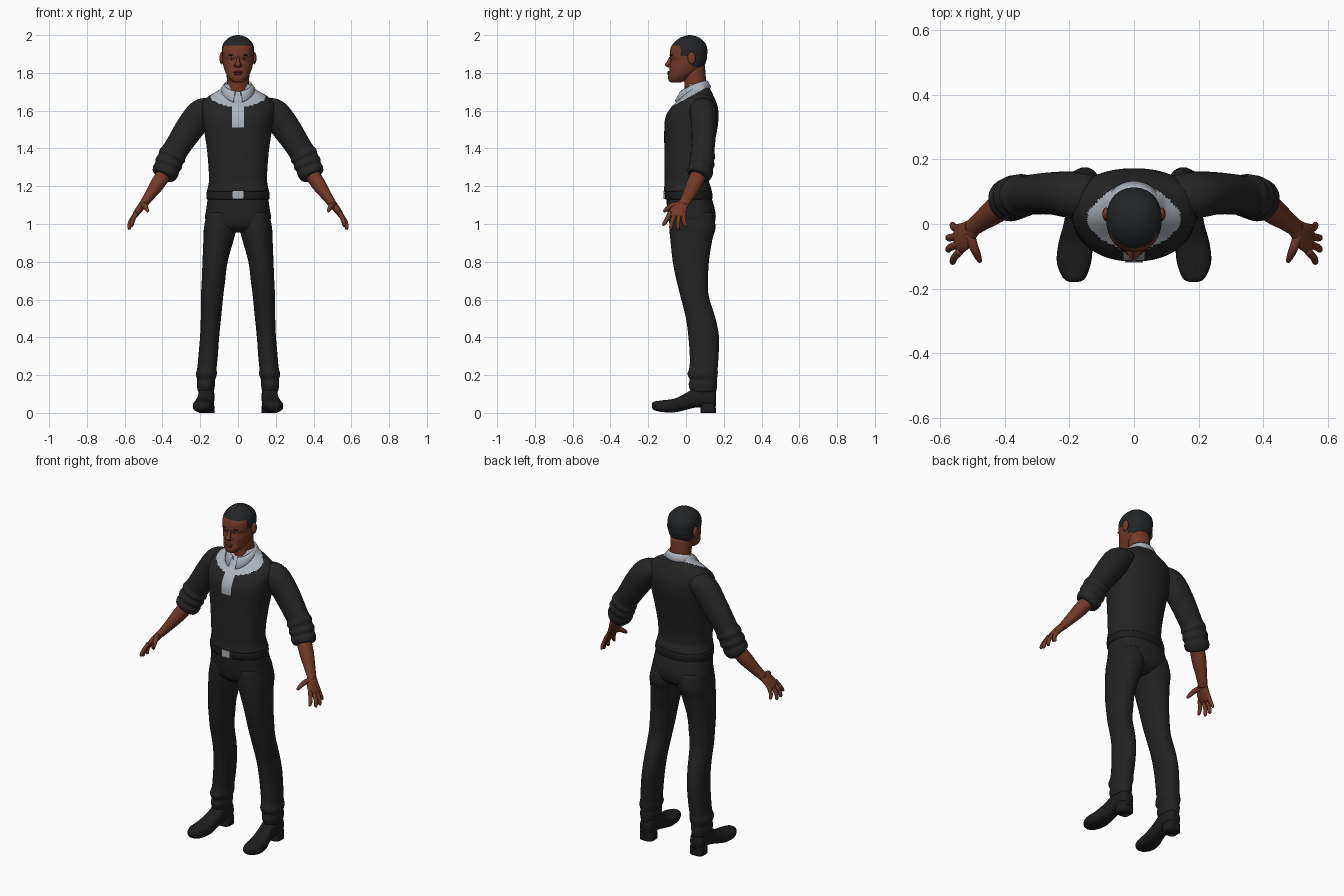
import bpy, bmesh, math
from mathutils import Vector

cube = bpy.data.objects.get("Cube")
if cube:
    bpy.data.objects.remove(cube, do_unlink=True)

X, Y, Z = Vector((1, 0, 0)), Vector((0, 1, 0)), Vector((0, 0, 1))


def material(name, r, g, b):
    mat = bpy.data.materials.new(name)
    mat.use_nodes = True
    mat.diffuse_color = (r, g, b, 1)
    mat.node_tree.nodes["Principled BSDF"].inputs["Base Color"].default_value = (r, g, b, 1)
    return mat


skin = material("brown skin", .17, .042, .02)
hair = material("black hair", .016, .018, .02)
wool = material("charcoal wool", .018, .018, .018)
cloth = material("black trouser cloth", .016, .016, .016)
shirt = material("pale grey shirt", .42, .46, .51)
leather = material("black leather", .012, .012, .013)
steel = material("buckle steel", .42, .45, .48)
white = material("eye white", .5, .45, .4)
lip = material("dark lip", .11, .026, .016)


def finish(name, bm, mats, rule=None, smooth=True):
    """Turn a bmesh into an object; rule picks the material slot of a face."""
    bmesh.ops.recalc_face_normals(bm, faces=bm.faces)
    for face in bm.faces:
        face.smooth = smooth
        if rule:
            face.material_index = int(rule(face.calc_center_median()))
    mesh = bpy.data.meshes.new(name)
    bm.to_mesh(mesh)
    bm.free()
    for mat in mats:
        mesh.materials.append(mat)
    obj = bpy.data.objects.new(name, mesh)
    bpy.context.collection.objects.link(obj)
    return obj


def spline(rows, steps):
    """Smooth curve through rows of numbers of any width."""
    out = []
    for i in range(len(rows) - 1):
        p, q = rows[i], rows[i + 1]
        before, after = rows[max(i - 1, 0)], rows[min(i + 2, len(rows) - 1)]
        for k in range(steps):
            t = k / steps
            out.append([b + .5 * t * (c - a + t * (2 * a - 5 * b + 4 * c - d + t * (3 * (b - c) + d - a)))
                        for a, b, c, d in zip(before, p, q, after)])
    return out + [list(rows[-1])]


def loft(name, rows, mats, axes=None, power=2, sides=24, steps=4, rule=None, ref=Y):
    """Skin rows of (x, y, z, half width, half depth); without axes, follow the path."""
    rows = spline(rows, steps)
    bm = bmesh.new()
    rings = []
    for i, (x, y, z, a, b) in enumerate(rows):
        if axes:
            u, v = axes
        else:
            along = Vector(rows[min(i + 1, len(rows) - 1)][:3]) - Vector(rows[max(i - 1, 0)][:3])
            along.normalize()
            u = (ref - along * ref.dot(along)).normalized()
            v = along.cross(u)
        ring = []
        for k in range(sides):
            angle = math.tau * k / sides
            c, s = math.cos(angle), math.sin(angle)
            p = u * math.copysign(abs(c) ** (2 / power), c) * a
            q = v * math.copysign(abs(s) ** (2 / power), s) * b
            ring.append(bm.verts.new(Vector((x, y, z)) + p + q))
        rings.append(ring)
    for low, high in zip(rings, rings[1:]):
        for k in range(sides):
            n = (k + 1) % sides
            bm.faces.new((low[k], low[n], high[n], high[k]))
    bm.faces.new(rings[0])
    bm.faces.new(rings[-1])
    return finish(name, bm, mats, rule)


def upright(rows):
    """Rows of (z, half width, front y, back y) to loft rows."""
    return [(0, (f + b) / 2, z, w, (b - f) / 2) for z, w, f, b in rows]


def flip(rows, side):
    return [(row[0] * side, *row[1:]) for row in rows]


def ball(name, centre, size, mat):
    bm = bmesh.new()
    bmesh.ops.create_uvsphere(bm, u_segments=20, v_segments=12, radius=1)
    bmesh.ops.scale(bm, vec=size, verts=bm.verts)
    bmesh.ops.translate(bm, vec=centre, verts=bm.verts)
    return finish(name, bm, [mat])


def box(name, centre, size, mat):
    bm = bmesh.new()
    bmesh.ops.create_cube(bm, size=1)
    bmesh.ops.scale(bm, vec=size, verts=bm.verts)
    bmesh.ops.translate(bm, vec=centre, verts=bm.verts)
    return finish(name, bm, [mat], smooth=False)


# Sweater body with the shirt placket and yoke showing at the neck
def shows_shirt(c):
    placket = abs(c.x) < .03 and c.y < 0 and c.z > 1.51
    return placket or c.z > 1.635 + .55 * (c.y + .05)


loft("sweater", upright([
    (1.17, .15, -.1, .12), (1.175, .163, -.115, .135), (1.2, .158, -.115, .13), (1.23, .154, -.113, .122),
    (1.3, .156, -.115, .126), (1.4, .165, -.115, .145), (1.5, .18, -.115, .165), (1.56, .187, -.11, .172),
    (1.61, .193, -.085, .17), (1.65, .183, -.045, .158), (1.68, .15, -.02, .145), (1.71, .1, 0, .13),
    (1.74, .075, .01, .11)]), [wool, shirt], (X, Y), 2.3, 96, 7, shows_shirt)

# Belt, buckle and hips
loft("belt", upright([(1.13, .155, -.1, .13), (1.133, .166, -.111, .139), (1.172, .165, -.113, .138),
                      (1.177, .15, -.1, .125)]), [leather], (X, Y), 2.3, 64, 3)
box("buckle", (0, -.114, 1.154), (.056, .01, .042), steel)
loft("hips", upright([(.955, .1, -.04, .09), (.985, .155, -.08, .14), (1.03, .174, -.094, .157),
                      (1.08, .168, -.1, .152), (1.15, .158, -.105, .132)]), [cloth], (X, Y), 2.4, 48)

# Head, hair colour above the hairline, and neck


def shows_hair(c):
    return c.z > (1.945 if c.y < -.03 else 1.89 if c.y < .035 else 1.832)


loft("head", upright([
    (1.748, .018, -.075, -.03), (1.757, .036, -.09, -.01), (1.78, .055, -.095, .03), (1.81, .069, -.088, .075),
    (1.84, .078, -.085, .098), (1.87, .082, -.08, .109), (1.89, .084, -.086, .112), (1.93, .085, -.082, .112),
    (1.96, .075, -.064, .1), (1.985, .05, -.033, .073), (1.996, .026, -.005, .045), (2, .006, .015, .025)]),
    [skin, hair], (X, Y), 2.2, 64, 6, shows_hair)
loft("neck", [(0, .055, 1.67, .064, .062), (0, .05, 1.74, .059, .058), (0, .04, 1.84, .062, .06)], [skin], (X, Y))
loft("nose", [(0, -.078, 1.885, .008, .01), (0, -.088, 1.86, .01, .013), (0, -.095, 1.842, .016, .016),
              (0, -.088, 1.828, .013, .008)], [skin], (X, Y))
ball("upper_lip", (0, -.09, 1.804), (.026, .009, .006), lip)
ball("lower_lip", (0, -.09, 1.794), (.022, .009, .007), lip)

# Folded shirt collar: a strip round the neck, open at the throat
bm = bmesh.new()
strips = []
count = 48
for k in range(count + 1):
    turn = -1 + 2 * k / count
    angle = turn * math.radians(168)
    front = (1 - math.cos(angle)) / 2
    tip = max(0, abs(turn) - .7) / .3
    top = 1.76 - .055 * front ** 1.5
    profile = [(-.004, top - .05), (0, top - .006), (.005, top), (.012, top - .01),
               (.026 + .012 * tip, top - .035 - .02 * tip), (.02 + .012 * tip, top - .042 - .02 * tip)]
    strips.append([bm.verts.new((math.sin(angle) * (.068 + out), .042 + math.cos(angle) * (.066 + out), z))
                   for out, z in profile])
for one, two in zip(strips, strips[1:]):
    for i in range(len(one) - 1):
        bm.faces.new((one[i], two[i], two[i + 1], one[i + 1]))
finish("shirt_collar", bm, [shirt])

for side, word in ((1, "left"), (-1, "right")):
    # Face details
    ball(word + "_ear", (side * .086, .03, 1.878), (.012, .021, .033), skin)
    ball(word + "_eye", (side * .033, -.069, 1.873), (.012, .009, .0055), white)
    ball(word + "_iris", (side * .033, -.0755, 1.873), (.005, .004, .005), hair)
    ball(word + "_eyebrow", (side * .034, -.076, 1.894), (.02, .007, .004), hair)
    ball(word + "_nostril", (side * .013, -.088, 1.838), (.009, .01, .008), skin)

    # Sleeve, pushed up in folds below the elbow
    loft(word + "_sleeve", flip([
        (.13, .085, 1.62, .065, .05), (.19, .09, 1.59, .072, .075), (.25, .095, 1.515, .066, .076),
        (.31, .092, 1.425, .062, .069), (.335, .09, 1.385, .06, .068), (.348, .088, 1.362, .067, .074),
        (.357, .086, 1.343, .062, .069), (.367, .083, 1.32, .069, .074), (.375, .08, 1.3, .063, .068),
        (.383, .076, 1.28, .068, .071), (.392, .07, 1.258, .063, .064), (.396, .067, 1.25, .05, .05)], side),
        [wool], sides=32)

    # Forearm, palm and fingers
    loft(word + "_forearm", flip([
        (.375, .08, 1.29, .04, .04), (.425, .045, 1.213, .042, .038), (.47, .012, 1.148, .033, .028),
        (.505, -.015, 1.1, .027, .021)], side), [skin])
    loft(word + "_palm", flip([
        (.49, -.005, 1.12, .026, .02), (.51, -.022, 1.095, .034, .02), (.53, -.04, 1.068, .045, .018),
        (.546, -.047, 1.045, .044, .014), (.55, -.049, 1.036, .036, .008)], side), [skin])
    fingers = {"index": (-.083, -.118, .99), "middle": (-.059, -.08, .972),
               "ring": (-.035, -.042, .97), "little": (-.012, -.002, .985)}
    for finger, (base, end, low) in fingers.items():
        out = .575 if finger in ("middle", "ring") else .562
        mid = (base + end) / 2
        loft(f"{word}_{finger}_finger", flip([
            (.538, base, 1.06, .012, .012), (out - .005, mid - .004, (low + 1.05) / 2, .0115, .011),
            (out, end, low + .008, .009, .009), (out, end, low, .004, .004)], side), [skin], sides=12)
    loft(word + "_thumb", flip([
        (.51, -.03, 1.1, .018, .016), (.496, -.072, 1.098, .015, .014), (.484, -.1, 1.08, .012, .011),
        (.478, -.114, 1.068, .008, .007), (.476, -.118, 1.064, .003, .003)], side), [skin], sides=12, ref=Z)

    # Trouser leg: (z, inner x, outer x, front y, back y), creased at the ankle
    leg = [(1.06, .01, .165, -.085, .145), (.98, .008, .18, -.088, .156), (.92, .022, .183, -.083, .14),
           (.8, .055, .188, -.07, .121), (.7, .068, .192, -.05, .117), (.62, .078, .196, -.03, .12),
           (.5, .09, .197, 0, .156), (.4, .1, .201, .013, .175), (.3, .107, .21, .02, .172),
           (.24, .113, .215, .018, .168), (.205, .112, .223, .008, .168), (.175, .121, .216, .02, .163),
           (.15, .122, .218, .014, .165), (.115, .128, .212, .025, .16), (.11, .14, .2, .04, .15)]
    loft(word + "_trouser_leg", [((a + b) / 2 * side, (f + k) / 2, z, (b - a) / 2, (k - f) / 2)
                                 for z, a, b, f, k in leg], [cloth], (X, Y), 2.2, 32)

    # Shoe: (y, centre x, half width, sole z, top z), with a block heel
    shoe = [(-.18, .185, .012, .028, .05), (-.168, .185, .034, .014, .06), (-.12, .186, .053, .004, .067),
            (-.06, .181, .053, .003, .076), (0, .173, .045, .016, .105), (.05, .169, .042, .028, .135),
            (.1, .167, .043, .028, .14), (.145, .167, .037, .028, .13), (.158, .167, .022, .034, .115)]
    loft(word + "_shoe", [(x * side, y, (low + top) / 2, w, (top - low) / 2) for y, x, w, low, top in shoe],
         [leather], (X, Z), 2.6, 28)
    loft(word + "_heel", [(.167 * side, .117, 0, .042, .041), (.167 * side, .117, .05, .041, .04)],
         [leather], (X, Y), 3.5, 28)
